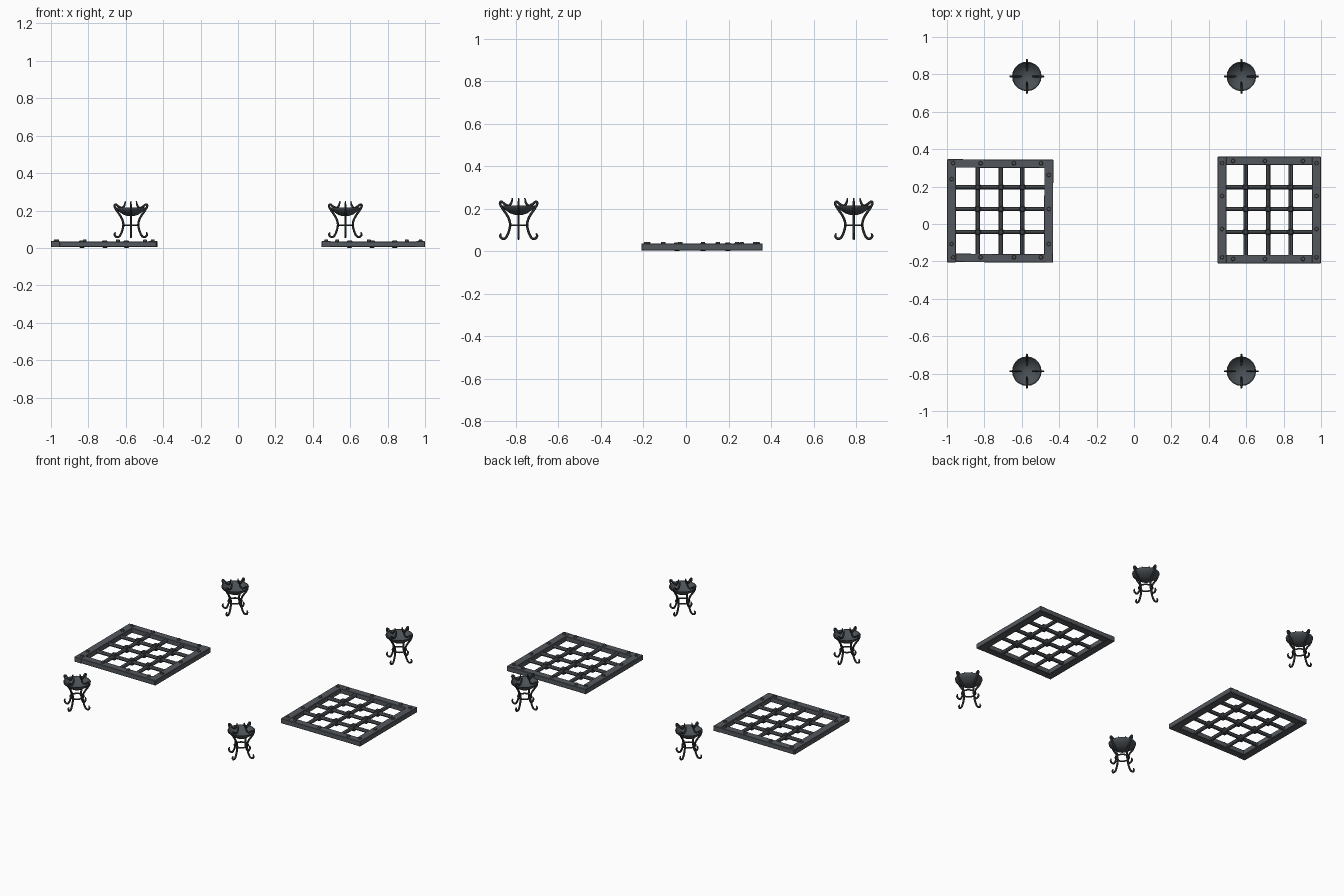
import bpy, bmesh, math
from mathutils import Vector, Matrix

if "Cube" in bpy.data.objects:
    bpy.data.objects.remove(bpy.data.objects["Cube"])


def material(name, col):
    m = bpy.data.materials.new(name)
    m.diffuse_color = (*col, 1)
    m.use_nodes = True
    m.node_tree.nodes["Principled BSDF"].inputs["Base Color"].default_value = m.diffuse_color
    return m


IRON = material("grey iron", (0.088, 0.098, 0.110))
DARK = material("dark iron", (0.045, 0.050, 0.056))
BOWL = material("bowl iron", (0.070, 0.082, 0.092))


def finish(name, bm, mat, smooth=False):
    bmesh.ops.recalc_face_normals(bm, faces=bm.faces)
    me = bpy.data.meshes.new(name)
    bm.to_mesh(me)
    bm.free()
    me.materials.append(mat)
    ob = bpy.data.objects.new(name, me)
    bpy.context.collection.objects.link(ob)
    if smooth:
        bpy.ops.object.select_all(action='DESELECT')
        ob.select_set(True)
        bpy.context.view_layer.objects.active = ob
        bpy.ops.object.shade_smooth_by_angle(angle=math.radians(40))
    return ob


def box(bm, x0, x1, y0, y1, z0, z1, turn=0):
    c = Vector(((x0 + x1) / 2, (y0 + y1) / 2, (z0 + z1) / 2))
    m = (Matrix.Translation(c) @ Matrix.Rotation(turn, 4, 'Z')
         @ Matrix.Diagonal((x1 - x0, y1 - y0, z1 - z0, 1)))
    bmesh.ops.create_cube(bm, size=1, matrix=m)


def bevel(bm, w):
    bmesh.ops.bevel(bm, geom=bm.edges[:], offset=w, segments=1, affect='EDGES')


def cyl(bm, loc, r, depth, seg, rot=Matrix(), r2=None):
    bmesh.ops.create_cone(bm, cap_ends=True, segments=seg, radius1=r,
                          radius2=r if r2 is None else r2, depth=depth,
                          matrix=Matrix.Translation(loc) @ rot)


def grate(side, x0, x1, y0, y1, xs, ys, rivets, tilt):
    # frame beams
    w = 0.048
    bm = bmesh.new()
    box(bm, x0, x0 + w, y0, y1, 0.004, 0.036, tilt * 0.3)
    box(bm, x1 - w, x1, y0, y1, 0.004, 0.036, -tilt * 0.3)
    box(bm, x0 + 0.003, x1 - 0.003, y1 - w + 0.003, y1, 0.005, 0.035, -tilt)
    box(bm, x0 + 0.003, x1 - 0.003, y0, y0 + w - 0.003, 0.005, 0.035, -tilt)
    bevel(bm, 0.002)
    finish(side + "_grate_frame", bm, IRON)
    # crossing bars
    bm = bmesh.new()
    cx, cy = (x0 + x1) / 2, (y0 + y1) / 2
    for x in xs:
        cyl(bm, (x, cy, 0.02), 0.0115, y1 - y0 - 0.05, 8, Matrix.Rotation(math.pi / 2, 4, 'X'))
    for y in ys:
        cyl(bm, (cx, y, 0.02), 0.0115, x1 - x0 - 0.05, 8, Matrix.Rotation(math.pi / 2, 4, 'Y'))
    finish(side + "_grate_bars", bm, IRON)
    # knuckles where the bars cross
    bm = bmesh.new()
    for x in xs:
        for y in ys:
            box(bm, x - 0.016, x + 0.016, y - 0.016, y + 0.016, 0.0, 0.04)
    bevel(bm, 0.006)
    finish(side + "_grate_joints", bm, DARK)
    # rivets
    bm = bmesh.new()
    for x, y in rivets:
        cyl(bm, (x, y, 0.0385), 0.012, 0.011, 8, r2=0.009)
    finish(side + "_grate_rivets", bm, IRON)


YS = (0.197, 0.08, -0.043)
grate("left", -1.0, -0.432, -0.205, 0.345, (-0.835, -0.712, -0.597), YS,
      [(x, y) for x in (-0.967, -0.82, -0.642, -0.497) for y in (0.325, -0.178)]
      + [(-0.975, 0.24), (-0.975, -0.107), (-0.456, 0.262), (-0.456, 0.08), (-0.456, -0.107)], 0.006)
grate("right", 0.447, 1.0, -0.21, 0.36, (0.597, 0.717, 0.838), YS,
      [(x, y) for x in (0.53, 0.7, 0.903) for y in (0.337, -0.187)]
      + [(x, y) for x in (0.471, 0.976) for y in (0.325, 0.15, -0.027, -0.178)], 0.0)


def smooth_path(p, n=4):
    p = [Vector(q) for q in p]
    out = []
    for i in range(len(p) - 1):
        a, b, c, d = p[max(i - 1, 0)], p[i], p[i + 1], p[min(i + 2, len(p) - 1)]
        for k in range(n):
            t = k / n
            out.append(0.5 * (2 * b + (c - a) * t + (2 * a - 5 * b + 4 * c - d) * t * t
                              + (3 * b - a - 3 * c + d) * t ** 3))
    return out + [p[-1]]


# leg outline as radius, height: foot hook, waist, horn, inward curl
LEG = smooth_path([(0.082, 0.084), (0.087, 0.072), (0.079, 0.060), (0.064, 0.060),
                   (0.053, 0.075), (0.044, 0.100), (0.040, 0.125), (0.045, 0.150),
                   (0.058, 0.175), (0.077, 0.202), (0.088, 0.225), (0.081, 0.233),
                   (0.066, 0.222), (0.048, 0.214), (0.035, 0.226), (0.029, 0.250)])


def add_leg(bm, cx, cy, ang, r=0.0058, seg=6):
    u = Vector((math.cos(ang), math.sin(ang), 0))
    side = Vector((-u.y, u.x, 0))
    rings = []
    last = len(LEG) - 1
    for i, p in enumerate(LEG):
        t = (LEG[min(i + 1, last)] - LEG[max(i - 1, 0)]).normalized()
        n = u * -t.y + Vector((0, 0, t.x))
        c = Vector((cx, cy, p.y)) + u * p.x
        rr = r * min(1, 0.5 + 0.12 * min(i, last - i))
        rings.append([bm.verts.new(c + rr * (math.cos(a) * n + math.sin(a) * side))
                      for a in (2 * math.pi * k / seg for k in range(seg))])
    for a, b in zip(rings, rings[1:]):
        for k in range(seg):
            j = (k + 1) % seg
            bm.faces.new((a[k], a[j], b[j], b[k]))
    bm.faces.new(rings[0])
    bm.faces.new(rings[-1])


def lathe(bm, cx, cy, prof, seg, closed=False):
    rings = []
    for r, z in prof:
        rings.append([bm.verts.new((cx + r * math.cos(2 * math.pi * k / seg),
                                    cy + r * math.sin(2 * math.pi * k / seg), z)) for k in range(seg)])
    pairs = list(zip(rings, rings[1:])) + ([(rings[-1], rings[0])] if closed else [])
    for a, b in pairs:
        for k in range(seg):
            j = (k + 1) % seg
            bm.faces.new((a[k], a[j], b[j], b[k]))
    if not closed:
        bm.faces.new(rings[0])
        bm.faces.new(rings[-1])


def brazier(name, cx, cy):
    # fire bowl: outside, rim, inside
    bm = bmesh.new()
    lathe(bm, cx, cy, [(0.016, 0.170), (0.040, 0.178), (0.062, 0.193), (0.078, 0.208), (0.079, 0.215),
                       (0.074, 0.215), (0.058, 0.198), (0.037, 0.184), (0.014, 0.177)], 20)
    finish(name + "_bowl", bm, BOWL, True)
    # four scrolled legs
    bm = bmesh.new()
    for k in range(4):
        add_leg(bm, cx, cy, k * math.pi / 2)
    finish(name + "_legs", bm, DARK, True)
    # waist ring tying the legs
    bm = bmesh.new()
    lathe(bm, cx, cy, [(0.040 + 0.0045 * math.cos(a), 0.122 + 0.0045 * math.sin(a))
                       for a in (math.pi / 3 * i for i in range(6))], 20, True)
    finish(name + "_ring", bm, DARK, True)


for sx, xn in ((-0.573, "left"), (0.574, "right")):
    for sy, yn in ((-0.787, "front"), (0.789, "back")):
        brazier(f"{yn}_{xn}_brazier", sx, sy)
